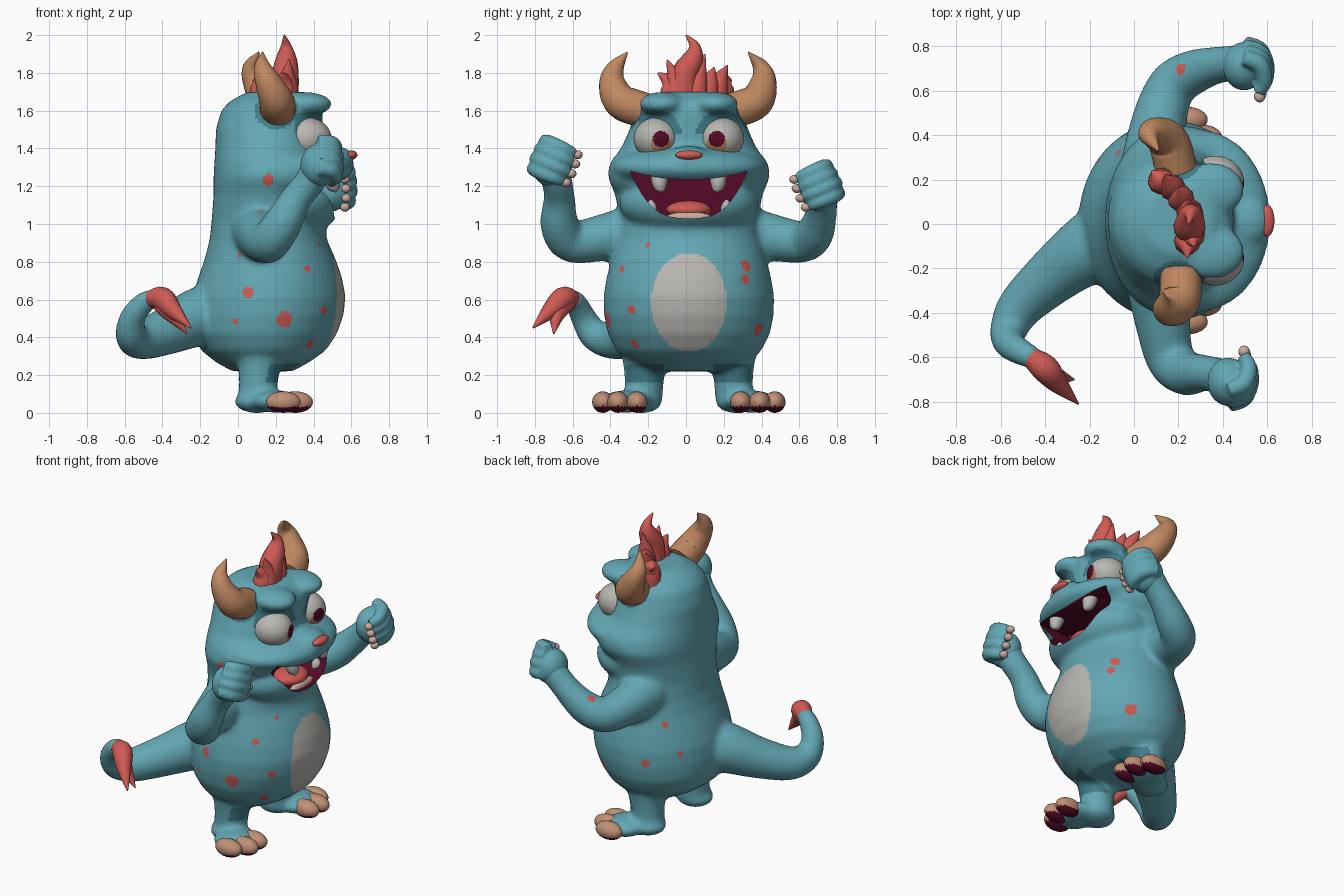
import bpy, bmesh, math
from mathutils import Vector, Matrix
from mathutils.bvhtree import BVHTree

if "Cube" in bpy.data.objects:
    bpy.data.objects.remove(bpy.data.objects["Cube"])


def material(name, rgb):
    mat = bpy.data.materials.new(name)
    mat.use_nodes = True
    mat.diffuse_color = (*rgb, 1)
    bsdf = next(n for n in mat.node_tree.nodes if n.type == "BSDF_PRINCIPLED")
    bsdf.inputs["Base Color"].default_value = (*rgb, 1)
    bsdf.inputs["Roughness"].default_value = 0.8
    return mat


TEAL = material("teal skin", (.125, .39, .46))
DARK = material("dark teal", (.05, .2, .25))
GREY = material("pale grey", (.48, .47, .44))
RED = material("coral red", (.63, .105, .09))
MAROON = material("dark maroon", (.09, .003, .02))
HORN = material("horn brown", (.53, .25, .12))
TAN = material("toe tan", (.53, .28, .18))
CLAW = material("claw pink", (.6, .4, .34))
MID = 0.015     # symmetry plane in y
parts = []


def skin_rings(bm, rings):
    """Bridge rings of points into a closed shell."""
    loops = [[bm.verts.new(p) for p in ring] for ring in rings]
    for a, b in zip(loops, loops[1:]):
        for i in range(len(a)):
            j = (i + 1) % len(a)
            bm.faces.new((a[i], a[j], b[j], b[i]))
    bm.faces.new(loops[0][::-1])
    bm.faces.new(loops[-1])


def tube(bm, path, sides=16, steps=4):
    """Smooth tapered tube through points (x, y, z, radius)."""
    p = [Vector(q) for q in path]
    p = [2 * p[0] - p[1]] + p + [2 * p[-1] - p[-2]]
    pts = []
    for a, b, c, d in zip(p, p[1:], p[2:], p[3:]):
        for k in range(steps):
            t = k / steps
            pts.append(.5 * (2 * b + (c - a) * t + (2 * a - 5 * b + 4 * c - d) * t ** 2
                             + (3 * b - a - 3 * c + d) * t ** 3))
    pts.append(p[-2])
    rings, quat, last = [], None, None
    for i, q in enumerate(pts):
        tan = (pts[min(i + 1, len(pts) - 1)] - pts[max(i - 1, 0)]).to_3d().normalized()
        quat = last.rotation_difference(tan) @ quat if quat else tan.to_track_quat("Z", "Y")
        last = tan
        r = max(q[3], .003)
        angles = [math.tau * k / sides for k in range(sides)]
        rings.append([q.to_3d() + quat @ Vector((r * math.cos(a), r * math.sin(a), 0)) for a in angles])
    skin_rings(bm, rings)


def ball(bm, centre, size, segments=24):
    """Ellipsoid with its poles along x."""
    matrix = Matrix.Translation(centre) @ Matrix.Diagonal((*size, 1)) @ Matrix.Rotation(math.pi / 2, 4, "Y")
    bmesh.ops.create_uvsphere(bm, u_segments=segments, v_segments=segments // 2, radius=1, matrix=matrix)


def make(name, bm, colours, rule=None):
    bmesh.ops.recalc_face_normals(bm, faces=bm.faces)
    bm.normal_update()
    mesh = bpy.data.meshes.new(name)
    if rule:
        for f in bm.faces:
            f.material_index = colours.index(rule(f))
    for mat in colours:
        mesh.materials.append(mat)
    bm.to_mesh(mesh)
    bm.free()
    obj = bpy.data.objects.new(name, mesh)
    bpy.context.collection.objects.link(obj)
    parts.append(obj)
    return obj


def bake(obj):
    """Replace the mesh by its modified result."""
    deps = bpy.context.evaluated_depsgraph_get()
    mesh = bpy.data.meshes.new_from_object(obj.evaluated_get(deps))
    obj.modifiers.clear()
    obj.data = mesh


def fuse(obj, size, rounds):
    """Merge overlapping shells into one smooth surface."""
    remesh = obj.modifiers.new("fuse", "REMESH")
    remesh.mode = "VOXEL"
    remesh.voxel_size = size
    soften = obj.modifiers.new("soften", "SMOOTH")
    soften.factor = .5
    soften.iterations = rounds
    bake(obj)


# Torso and head: (z, centre x, half depth, half width)
TORSO = [(.22, .13, .16, .22), (.27, .13, .25, .32), (.33, .135, .33, .385), (.42, .14, .385, .43),
         (.52, .155, .405, .45), (.62, .165, .405, .452), (.72, .17, .38, .435), (.82, .17, .345, .41),
         (.92, .16, .31, .385), (1.02, .16, .3, .365), (1.15, .16, .29, .39),
         (1.25, .16, .29, .43), (1.33, .165, .29, .41), (1.41, .165, .285, .355), (1.5, .165, .283, .315),
         (1.6, .18, .27, .28), (1.65, .19, .235, .235), (1.7, .2, .15, .15)]
bm = bmesh.new()
turn = [math.tau * k / 40 for k in range(40)]
skin_rings(bm, [[(cx + rx * math.cos(a), MID + ry * math.sin(a), z) for a in turn]
                for z, cx, rx, ry in TORSO])

# Snout, jaw and nose bridge
ball(bm, (.3, MID, 1.3), (.315, .41, .12), 40)
ball(bm, (.28, MID, 1.11), (.265, .37, .18), 40)
ball(bm, (.5, MID, 1.35), (.115, .12, .065))

# Brows, cheeks, legs and feet
for s in (-1, 1):
    ball(bm, (.345, MID + s * .14, 1.635), (.155, .125, .065))
    ball(bm, (.21, MID + s * .22, 1.27), (.25, .21, .16))
    tube(bm, [(.12, MID + s * .23, .4, .14), (.11, MID + s * .235, .2, .108), (.1, MID + s * .24, .06, .1)])
    ball(bm, (.1, MID + s * .25, .06), (.12, .11, .062))
    ball(bm, (.2, MID + s * .33, .06), (.13, .14, .06))

# Arms
ARMS = {-1: [(.11, -.26, .96, .15), (.13, -.45, .925, .125), (.165, -.61, .905, .11), (.235, -.67, 1, .103),
             (.305, -.67, 1.13, .085), (.37, -.68, 1.21, .082), (.42, -.7, 1.29, .088)],
        1: [(.09, .28, .96, .15), (.115, .47, .925, .125), (.17, .62, .905, .11), (.26, .68, .95, .103),
            (.35, .71, 1.03, .088), (.42, .72, 1.1, .082), (.49, .725, 1.17, .088)]}
for path in ARMS.values():
    tube(bm, path)

# Tail
tube(bm, [(-.05, -.03, .52, .185), (-.2, -.11, .51, .16), (-.36, -.23, .44, .13), (-.51, -.37, .385, .105),
          (-.565, -.48, .41, .085), (-.56, -.54, .5, .07), (-.5, -.58, .58, .06), (-.44, -.61, .61, .05)])
skin = make("skin", bm, [])
fuse(skin, .014, 18)

# Curled, tilted hands with claws
PALMS = {-1: Vector((.425, -.71, 1.31)), 1: Vector((.495, .71, 1.18))}
BEND = [(0, .1, .036), (.08, .06, .042), (.105, -.03, .038), (.075, -.095, .03)]
hands, claws = bmesh.new(), bmesh.new()
for s, c in PALMS.items():
    tilt = Matrix.Rotation(s * .4, 3, "X")
    ball(hands, c, (.095, .11, .115))
    for dz in (-.055, 0, .055, .105):
        curl = 1 - abs(dz - .02) * 1.5
        points = [(c + tilt @ Vector((x * curl, s * y * curl, dz)), r) for x, y, r in BEND]
        tube(hands, [(*p, r) for p, r in points], 10)
        ball(claws, points[-1][0] + tilt @ Vector((.005, -s * .02, 0)), (.026, .028, .024), 12)
fuse(make("hands", hands, [TEAL]), .01, 5)
make("claws", claws, [CLAW])

# Open the mouth
steps = [k / 10 for k in range(-10, 11)]
outline = [(t * .31, 1.235 + .045 * t * t) for t in steps]
outline += [(t * .31, 1.03 + .25 * abs(t) ** 3) for t in steps[-2:0:-1]]
bm = bmesh.new()
skin_rings(bm, [[(x, MID + y, z) for y, z in outline] for x in (.28, .85)])
bmesh.ops.recalc_face_normals(bm, faces=bm.faces)
mouth_tree = BVHTree.FromBMesh(bm)
cutter = make("mouth_cutter", bm, [])
cutter.hide_render = True
cut = skin.modifiers.new("mouth", "BOOLEAN")
cut.operation = "DIFFERENCE"
cut.solver = "EXACT"
cut.object = cutter
bake(skin)
parts.remove(cutter)
bpy.data.objects.remove(cutter)

# Colour the skin: mouth, spots, belly, lids and horn rims
bm = bmesh.new()
bm.from_mesh(skin.data)
tree = BVHTree.FromBMesh(bm)
SPOTS = [(.34, -.3, .75, .022), (.42, -.26, .55, .024), (.39, -.28, .36, .027), (.25, -.43, .49, .042),
         (.05, -.42, .64, .031), (-.02, -.4, .48, .018), (0, -.36, .84, .015), (.16, -.42, 1.23, .029),
         (.12, -.4, 1.08, .015), (.4, .3, .77, .032), (.42, .29, .7, .026), (.33, .36, .45, .037),
         (.0, .43, .55, .025), (-.1, .35, .8, .02), (-.15, .28, .6, .02), (.2, .7, 1.05, .027),
         (.38, -.18, .87, .013)]
spots = [(tree.find_nearest(Vector(s[:3]))[0], s[3]) for s in SPOTS]


def skin_colour(face):
    p = face.calc_center_median()
    y = p.y - MID
    if mouth_tree.find_nearest(p)[3] < 1e-4:
        return MAROON
    if any((p - c).length < r for c, r in spots):
        return RED
    if p.x > .3 and (y / .2) ** 2 + ((p.z - .585) / .26) ** 2 < 1:
        return GREY
    if p.x > .3 and 1.48 < p.z < 1.62 and ((abs(y) - .175) / .14) ** 2 + ((p.z - 1.455) / .15) ** 2 < 1:
        return DARK
    if (p - Vector((.2, MID + math.copysign(.27, y), 1.61))).length < .115:
        return DARK
    if p.x > .1 and .16 < p.z < .26 and .13 < abs(y) < .33:
        return DARK
    return TEAL


palette = [TEAL, DARK, GREY, RED, MAROON]
skin.data.materials.clear()
for mat in palette:
    skin.data.materials.append(mat)
for f in bm.faces:
    f.material_index = palette.index(skin_colour(f))
bm.to_mesh(skin.data)
bm.free()


# Eyes with pupil and iris
def eye_colour(face):
    p = face.calc_center_median()
    y = abs(p.y - MID) - .148
    if p.x > .4 and math.hypot(y, p.z - 1.45) < .043:
        return MAROON
    return HORN if p.x > .4 and math.hypot(y, p.z - 1.425) < .054 else GREY


for s, side in ((-1, "right"), (1, "left")):
    bm = bmesh.new()
    ball(bm, (.365, MID + s * .172, 1.452), (.13, .12, .112), 96)
    make(side + "_eye", bm, [GREY, MAROON, HORN], eye_colour)

    # Toes with dark pads
    bm = bmesh.new()
    for x, y in ((.3, .275), (.305, .375), (.24, .455)):
        ball(bm, (x, MID + s * y, .057), (.092, .057, .057))
    make(side + "_toes", bm, [TAN, MAROON], lambda f: MAROON if f.normal.z < -.55 else TAN)

    # Teeth
    bm = bmesh.new()
    tube(bm, [(.48, MID + s * .155, 1.29, .048), (.5, MID + s * .155, 1.22, .042),
              (.51, MID + s * .15, 1.18, .025), (.51, MID + s * .15, 1.168, .004)], 12)
    tube(bm, [(.43, MID + s * .2, 1.05, .035), (.43, MID + s * .2, 1.1, .028),
              (.43, MID + s * .2, 1.13, .005)], 12)
    make(side + "_teeth", bm, [GREY])

# Horns
HORNS = {"right": [(.21, -.22, 1.6, .095), (.205, -.345, 1.65, .092), (.16, -.39, 1.75, .07),
                   (.13, -.37, 1.83, .045), (.13, -.31, 1.91, .004)],
         "left": [(.19, .25, 1.6, .095), (.155, .37, 1.65, .092), (.095, .41, 1.75, .07),
                  (.07, .395, 1.83, .045), (.11, .33, 1.91, .004)]}
for side, path in HORNS.items():
    bm = bmesh.new()
    tube(bm, path, 20, 6)
    make(side + "_horn", bm, [HORN])

# Hair crest: main curl and side locks
bm = bmesh.new()
tube(bm, [(.25, -.01, 1.64, .07), (.25, -.01, 1.78, .072), (.255, .035, 1.87, .058),
          (.255, .045, 1.94, .03), (.245, .0, 2, .004)], 12)
LOCKS = [(.24, -.09, .24, -.15, 1.8), (.26, -.06, .27, -.1, 1.87), (.25, .05, .25, .1, 1.9),
         (.21, .11, .2, .15, 1.83), (.17, .16, .14, .22, 1.84), (.12, .19, .08, .24, 1.76)]
for x, y, tx, ty, tz in LOCKS:
    tube(bm, [(x, y, 1.62, .06), (x, y + .01, 1.74, .055), (tx, ty, tz, .004)], 10)
make("hair_crest", bm, [RED])

# Tail tuft
bm = bmesh.new()
tube(bm, [(-.47, -.595, .6, .045), (-.4, -.65, .605, .062), (-.34, -.72, .54, .045), (-.25, -.81, .45, .004)])
tube(bm, [(-.42, -.62, .59, .045), (-.36, -.68, .53, .045), (-.27, -.7, .42, .004)])
make("tail_tuft", bm, [RED])

# Nose, tongue and lower gum
for name, mat, centre, size in (("nose", RED, (.6, MID, 1.365), (.032, .072, .025)),
                                ("tongue", RED, (.38, MID, 1.075), (.1, .12, .05)),
                                ("lower_gum", CLAW, (.46, MID, 1.035), (.03, .12, .03))):
    bm = bmesh.new()
    ball(bm, centre, size)
    make(name, bm, [mat])

bpy.ops.object.select_all(action="DESELECT")
for obj in parts:
    obj.select_set(True)
bpy.context.view_layer.objects.active = skin
bpy.ops.object.shade_smooth_by_angle(angle=math.radians(40))
